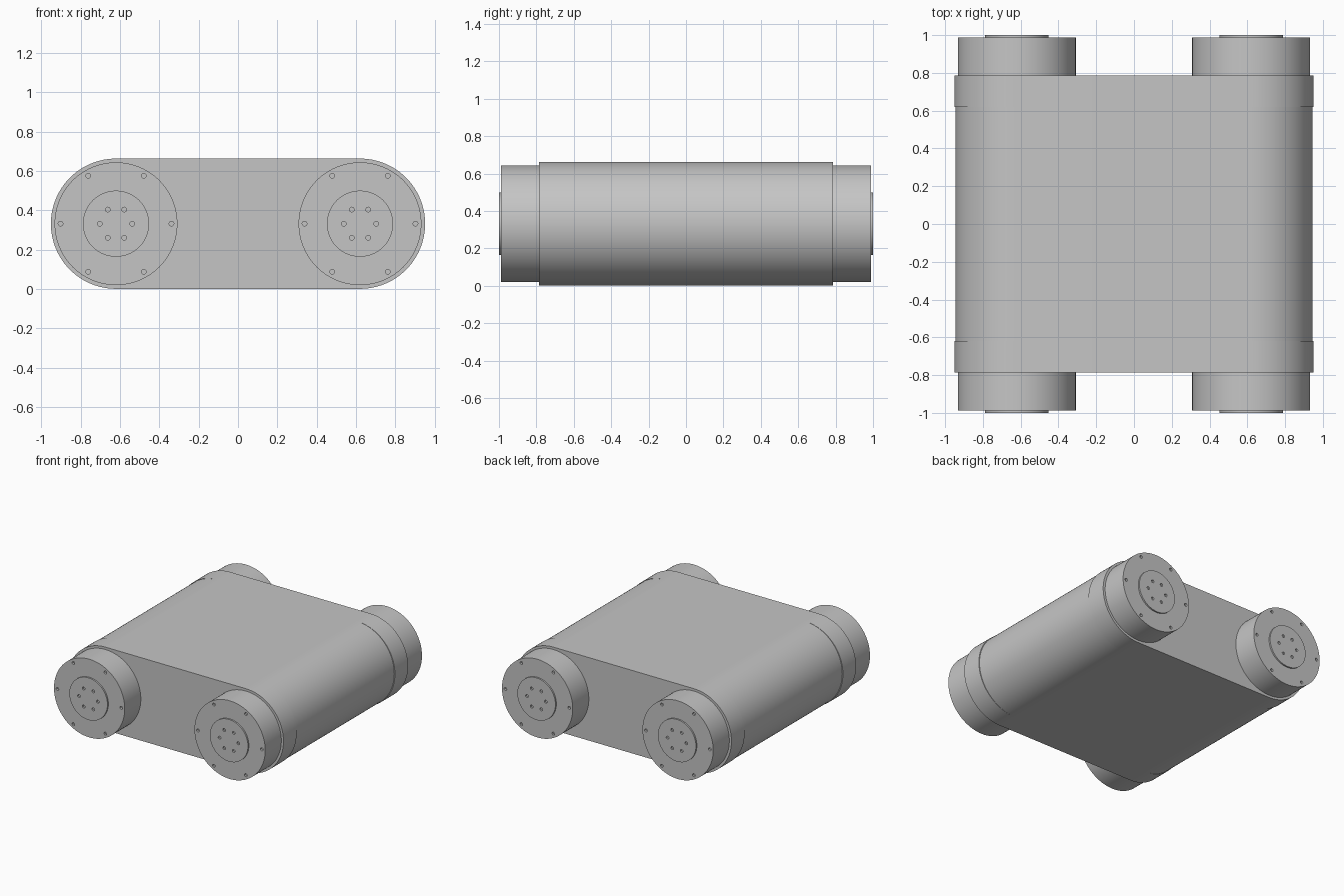
import bpy, bmesh
from math import cos, sin, pi, radians

cube = bpy.data.objects.get("Cube")
if cube:
    bpy.data.objects.remove(cube, do_unlink=True)

AXLE_X, AXIS_Z, BODY_R = 0.62, 0.332, 0.331
BAND_Y, SIDE_Y, WHEEL_Y, HUB_Y = 0.62, 0.785, 0.988, 1.0

grey = bpy.data.materials.new("plain grey")
grey.use_nodes = True
colour = (0.56, 0.56, 0.56, 1)
grey.diffuse_color = colour
grey.node_tree.nodes["Principled BSDF"].inputs["Base Color"].default_value = colour


def circle(x, z, r, n):
    return [(x + r * cos(2 * pi * i / n), z + r * sin(2 * pi * i / n)) for i in range(n)]


def stadium(half, r, n=48):
    """Outline with two half-round ends joined by straight runs."""
    pts = []
    for side, start in ((1, -pi / 2), (-1, pi / 2)):
        for i in range(n + 1):
            a = start + pi * i / n
            pts.append((side * half + r * cos(a), AXIS_Z + r * sin(a)))
    return pts


def prism(name, outlines, y0, y1):
    """Extrude closed xz outlines along y."""
    bm = bmesh.new()
    for outline in outlines:
        face = bm.faces.new([bm.verts.new((x, y0, z)) for x, z in outline])
        ext = bmesh.ops.extrude_face_region(bm, geom=[face])
        moved = [v for v in ext["geom"] if isinstance(v, bmesh.types.BMVert)]
        bmesh.ops.translate(bm, verts=moved, vec=(0, y1 - y0, 0))
    bmesh.ops.recalc_face_normals(bm, faces=bm.faces)
    mesh = bpy.data.meshes.new(name)
    bm.to_mesh(mesh)
    bm.free()
    mesh.materials.append(grey)
    obj = bpy.data.objects.new(name, mesh)
    bpy.context.collection.objects.link(obj)
    return obj


def activate(obj):
    bpy.ops.object.select_all(action="DESELECT")
    obj.select_set(True)
    bpy.context.view_layer.objects.active = obj


def smooth(obj):
    activate(obj)
    bpy.ops.object.shade_smooth_by_angle(angle=radians(30))


def drilled_disc(name, x, side, r, y0, y1, ring_r):
    """Disc with a ring of six shallow screw holes in its outer face."""
    disc = prism(name, [circle(x, AXIS_Z, r, 96)], side * y0, side * y1)
    holes = [circle(hx, hz, 0.012, 16) for hx, hz in circle(x, AXIS_Z, ring_r, 6)]
    cutter = prism("hole_cutter", holes, side * (y1 - 0.015), side * (y1 + 0.02))
    cutter.hide_render = True
    activate(disc)
    mod = disc.modifiers.new("screw_holes", "BOOLEAN")
    mod.operation = "DIFFERENCE"
    mod.solver = "EXACT"
    mod.object = cutter
    bpy.ops.object.modifier_apply(modifier=mod.name)
    bpy.data.objects.remove(cutter, do_unlink=True)
    smooth(disc)


# Main body, with ends set in a little behind the side bands
smooth(prism("body", [stadium(AXLE_X - 0.006, BODY_R)], -BAND_Y, BAND_Y))

for side, where in ((-1, "front"), (1, "back")):
    # Rounded band closing the body
    smooth(prism(where + "_band", [stadium(AXLE_X, BODY_R)], side * BAND_Y, side * SIDE_Y))
    for sx, hand in ((1, "left"), (-1, "right")):
        # Roller drum and its raised hub
        label = f"{where}_{hand}_"
        drilled_disc(label + "drum", sx * AXLE_X, side, 0.312, SIDE_Y, WHEEL_Y, 0.282)
        drilled_disc(label + "hub", sx * AXLE_X, side, 0.168, WHEEL_Y - 0.02, HUB_Y, 0.083)
